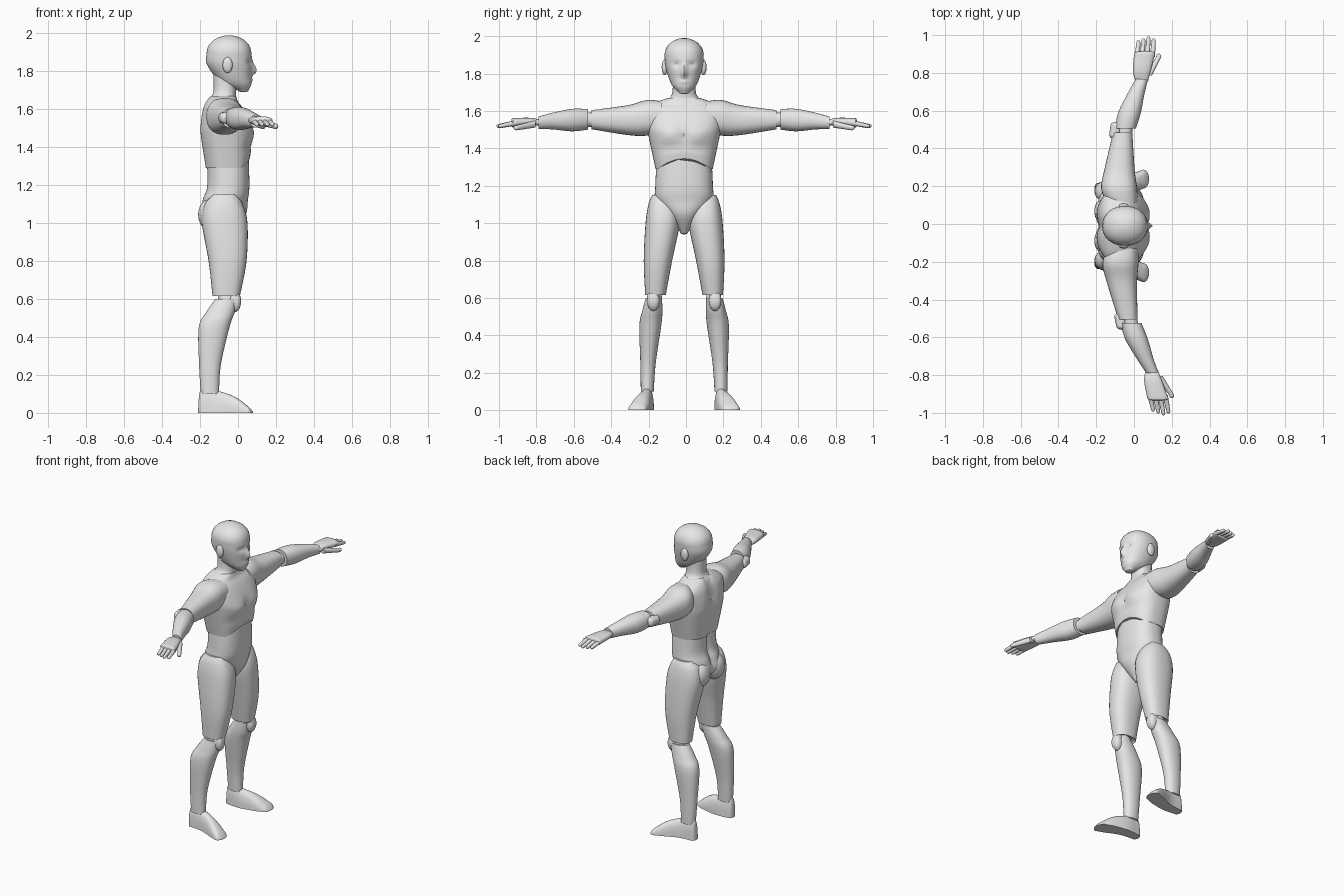
import bpy, bmesh
from math import sin, cos, pi, exp, radians, copysign
from mathutils import Vector

cube = bpy.data.objects.get("Cube")
if cube:
    bpy.data.objects.remove(cube, do_unlink=True)

grey = bpy.data.materials.new("plain grey")
grey.use_nodes = True
grey.diffuse_color = (0.8, 0.8, 0.8, 1)
grey.node_tree.nodes["Principled BSDF"].inputs["Base Color"].default_value = grey.diffuse_color

CENTRE_Y = -0.01
# For each length axis: index of width, of depth and of length
AXES = {"x": (1, 2, 0), "y": (0, 2, 1), "z": (0, 1, 2)}


def smooth_sections(sections, steps):
    """Catmull-Rom interpolation between sections."""
    result = []
    last = len(sections) - 1
    for index in range(last):
        before, start = sections[max(index - 1, 0)], sections[index]
        finish, after = sections[index + 1], sections[min(index + 2, last)]
        for step in range(steps):
            t = step / steps
            result.append([
                s + t * ((f - b) + t * ((2 * b - 5 * s + 4 * f - a)
                                        + t * (3 * s - b - 3 * f + a))) / 2
                for b, s, f, a in zip(before, start, finish, after)])
    result.append(list(sections[last]))
    return result


def dome(section, height, steps=6):
    """Shrinking sections that round off an end."""
    position, width_mid, depth_mid, width, depth = section
    result = []
    for step in range(1, steps + 1):
        angle = step / steps * pi / 2
        shrink = max(cos(angle), 0.05)
        result.append([position + height * sin(angle), width_mid, depth_mid,
                       width * shrink, depth * shrink])
    return result


def loft(name, sections, axis="z", side=1, power=2.2, sides=32, steps=6,
         start=0, end=0, sculpt=None):
    """Skin through (position, width centre, depth centre, half width, half depth)."""
    sections = smooth_sections(sections, steps)
    if start:
        sections = dome(sections[0], -start)[::-1] + sections
    if end:
        sections = sections + dome(sections[-1], end)
    width_axis, depth_axis, length_axis = AXES[axis]
    bm = bmesh.new()
    rings = []
    for position, width_mid, depth_mid, width, depth in sections:
        ring = []
        for corner in range(sides):
            angle = 2 * pi * corner / sides
            across, along = cos(angle), sin(angle)
            co = Vector()
            co[width_axis] = width_mid + width * copysign(abs(across) ** (2 / power), across)
            co[depth_axis] = depth_mid + depth * copysign(abs(along) ** (2 / power), along)
            co[length_axis] = position
            if sculpt:
                sculpt(co)
            co.y = co.y * side + CENTRE_Y
            ring.append(bm.verts.new(co))
        rings.append(ring)
    for lower, upper in zip(rings, rings[1:]):
        for corner in range(sides):
            following = (corner + 1) % sides
            bm.faces.new((lower[corner], lower[following], upper[following], upper[corner]))
    bm.faces.new(rings[0])
    bm.faces.new(rings[-1])
    bmesh.ops.recalc_face_normals(bm, faces=bm.faces)
    for face in bm.faces:
        face.smooth = True
    for edge in bm.edges:
        edge.smooth = edge.calc_face_angle(0) < radians(40)
    mesh = bpy.data.meshes.new(name)
    bm.to_mesh(mesh)
    bm.free()
    mesh.materials.append(grey)
    bpy.context.scene.collection.objects.link(bpy.data.objects.new(name, mesh))


def trunk(name, profile, **options):
    """Symmetrical part from rows of (height, back, front, half width)."""
    loft(name, [(height, (back + front) / 2, 0, (front - back) / 2, half)
                for height, back, front, half in profile], sides=64, **options)


def limb(name, path, flat=1.0, **options):
    """Tapered part from rows of (position, centre, centre, radius)."""
    loft(name, [(position, width_mid, depth_mid, radius, radius * flat)
                for position, width_mid, depth_mid, radius in path], **options)


def blob(name, centre, size, **options):
    """Ellipsoid, or a rounded box with a higher power."""
    x, y, z = centre
    width, depth, height = size
    loft(name, [(z, x, y, width, depth)], start=height, end=height, **options)


def hill(co, y, z, wide, tall):
    return exp(-((abs(co.y) - y) / wide) ** 2 - ((co.z - z) / tall) ** 2)


# Head with nose, eye sockets and lips
def shape_face(co):
    if co.x > 0:
        nose_height = 0.04 if co.z > 1.8 else 0.02
        nose = hill(co, 0, 1.8, 0.015, nose_height)
        sockets = hill(co, 0.04, 1.85, 0.025, 0.015)
        lips = hill(co, 0, 1.755, 0.025, 0.01)
        co.x += 0.026 * nose - 0.013 * sockets + 0.007 * lips


trunk("head", [
    (1.7, 0, 0.055, 0.03), (1.73, -0.08, 0.07, 0.06), (1.77, -0.12, 0.07, 0.08),
    (1.84, -0.165, 0.075, 0.1), (1.9, -0.165, 0.07, 0.105)],
    start=0.01, end=0.09, sculpt=shape_face)
trunk("neck", [(1.6, -0.17, -0.01, 0.12), (1.65, -0.155, -0.01, 0.1),
               (1.69, -0.13, -0.01, 0.065), (1.78, -0.13, 0, 0.06)])


# Chest with pectorals, spine groove, shoulder blades and a raised rib arch
def shape_chest(co):
    if co.x > 0:
        pectorals = hill(co, 0.08, 1.47, 0.06, 0.04)
        breastbone = hill(co, 0, 1.47, 0.02, 0.06)
        under_fold = hill(co, 0.08, 1.4, 0.09, 0.02)
        co.x += 0.012 * pectorals - 0.01 * breastbone - 0.008 * under_fold
        if co.z < 1.4:
            co.z += (1.4 - co.z) / 2 * max(0, 1 - (co.y / 0.14) ** 2)
    elif co.x < -0.1:
        spine = exp(-(co.y / 0.03) ** 2)
        blades = hill(co, 0.09, 1.53, 0.05, 0.07)
        co.x += 0.016 * spine - 0.006 * blades


trunk("chest", [
    (1.29, -0.173, 0.063, 0.153), (1.45, -0.196, 0.075, 0.187), (1.52, -0.195, 0.07, 0.2),
    (1.6, -0.185, 0.03, 0.2), (1.64, -0.17, 0, 0.16), (1.67, -0.15, -0.01, 0.085)],
    power=2.6, sculpt=shape_chest)


# Abdomen and pelvis in one piece, running down to the crotch
def shape_loin(co):
    if co.x < -0.08:
        co.x += 0.018 * exp(-(co.y / 0.025) ** 2)


trunk("abdomen_and_pelvis", [
    (0.95, -0.11, -0.02, 0.02), (1.04, -0.2, 0.04, 0.09), (1.12, -0.19, 0.052, 0.152),
    (1.2, -0.165, 0.06, 0.154), (1.38, -0.17, 0.055, 0.145)],
    power=2.4, start=0.01, sculpt=shape_loin)

for side, label in ((1, "left_"), (-1, "right_")):

    # The shoulders are turned a little, so each arm swings in x
    def swing(co):
        co.x -= side * 0.04 * max(co.y, 0) ** 1.5

    # The sole is flat and the foot gets lower toward the toes
    def flatten_sole(co):
        co.z = max(co.z, 0) * (1.5 - 15 * co.x)

    blob(label + "ear", (-0.055, 0.104, 1.833), (0.026, 0.016, 0.042), side=side)

    # Leg
    limb(label + "thigh", [
        (1.15, -0.07, 0.125, 0.06), (1.1, -0.075, 0.115, 0.1), (1, -0.07, 0.115, 0.12),
        (0.8, -0.055, 0.14, 0.1), (0.615, -0.062, 0.153, 0.072)],
        flat=0.76, side=side, power=2.4, end=0.02)
    blob(label + "buttock", (-0.145, 0.078, 1.045), (0.065, 0.07, 0.085), side=side)
    blob(label + "knee_joint", (-0.06, 0.158, 0.6), (0.045, 0.04, 0.05), side=side)
    blob(label + "kneecap", (-0.018, 0.165, 0.588), (0.034, 0.034, 0.058),
         side=side, power=3)
    limb(label + "shin", [
        (0.6, -0.06, 0.162, 0.06), (0.53, -0.093, 0.17, 0.075), (0.45, -0.126, 0.181, 0.081),
        (0.25, -0.148, 0.193, 0.057), (0.1, -0.148, 0.197, 0.048)],
        flat=0.72, side=side)
    limb(label + "foot", [
        (-0.19, 0.198, 0, 0.03), (-0.1, 0.2, 0, 0.038), (0, 0.23, 0, 0.05),
        (0.05, 0.248, 0, 0.05)],
        axis="x", side=side, power=2.5, start=0.02, end=0.03, sculpt=flatten_sole)

    # Arm, hinged at the elbow
    arm = dict(axis="y", side=side, sculpt=swing)
    limb(label + "upper_arm", [
        (0.12, -0.06, 1.57, 0.082), (0.2, -0.075, 1.563, 0.095), (0.3, -0.07, 1.551, 0.08),
        (0.495, -0.046, 1.553, 0.051)], power=2.4, **arm)
    limb(label + "elbow_joint", [(0.48, -0.035, 1.553, 0.038), (0.53, -0.03, 1.553, 0.038)], **arm)
    limb(label + "elbow_cap", [(0.48, -0.088, 1.555, 0.03), (0.53, -0.08, 1.555, 0.03)],
         start=0.02, end=0.02, **arm)
    limb(label + "forearm", [
        (0.515, -0.03, 1.555, 0.055), (0.6, -0.005, 1.551, 0.06), (0.7, 0.034, 1.546, 0.045),
        (0.778, 0.07, 1.537, 0.033)], **arm)

    # Hand
    limb(label + "palm", [
        (0.765, 0.068, 1.537, 0.033), (0.82, 0.071, 1.542, 0.047), (0.915, 0.092, 1.537, 0.056)],
        flat=0.45, power=2.5, end=0.01, **arm)

    def finger(name, base, tip, radius):
        limb(label + name, [(y, x, z, radius * taper)
                            for (x, y, z), taper in ((base, 1.1), (tip, 0.8))],
             sides=16, end=radius, **arm)

    for place, (name, reach) in enumerate((("little_finger", 0.97), ("ring_finger", 0.98),
                                           ("middle_finger", 0.99), ("index_finger", 0.98))):
        x = 0.05 + 0.027 * place
        finger(name, (x, 0.895, 1.537), (x + 0.012, reach, 1.52), 0.013)
    finger("thumb", (0.105, 0.795, 1.53), (0.165, 0.895, 1.51), 0.017)
